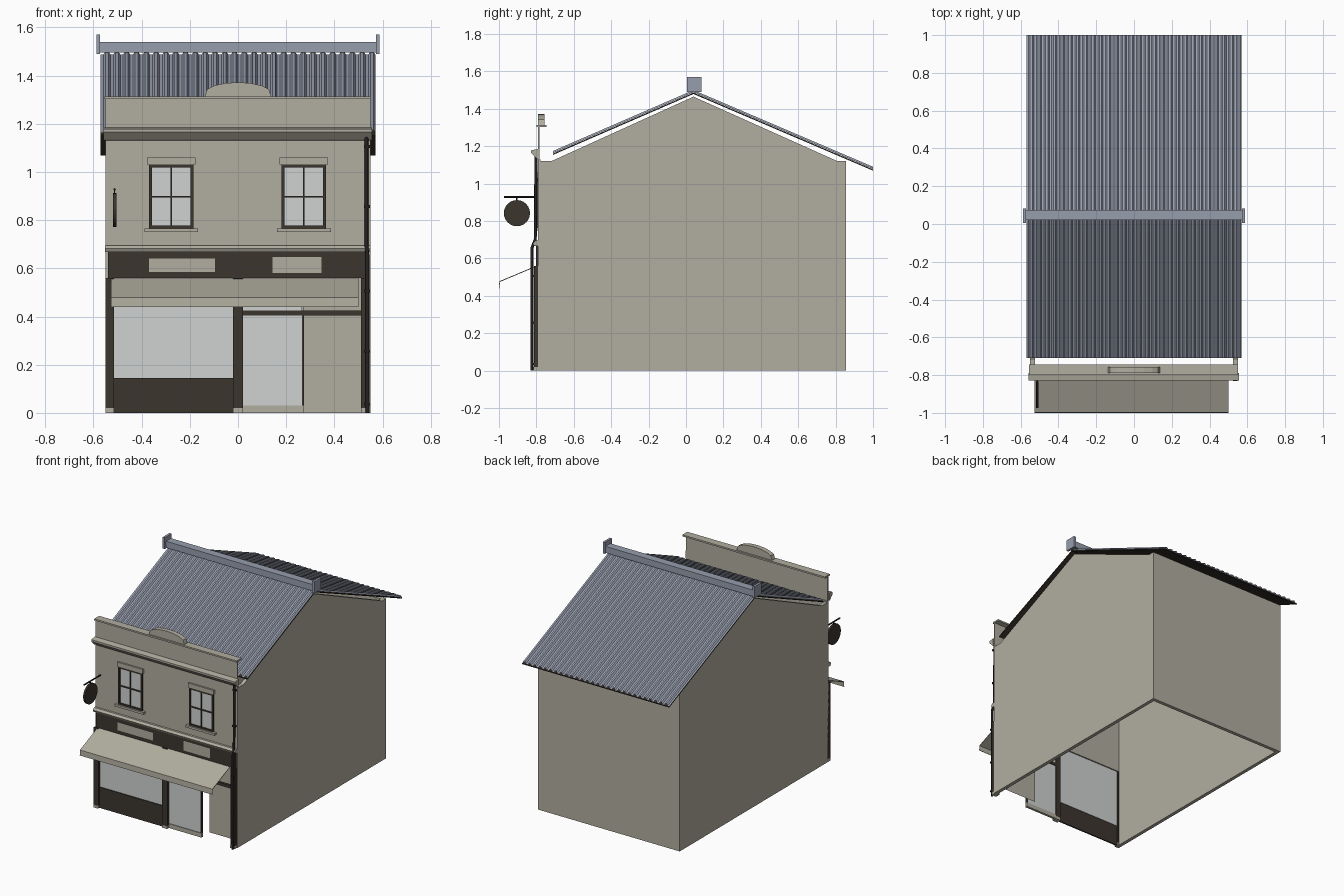
import bpy, math
from mathutils import Vector

if "Cube" in bpy.data.objects:
    bpy.data.objects.remove(bpy.data.objects["Cube"])


def mat(name, rgb):
    m = bpy.data.materials.new(name)
    m.diffuse_color = (*rgb, 1)
    m.use_nodes = True
    m.node_tree.nodes["Principled BSDF"].inputs["Base Color"].default_value = m.diffuse_color
    return m


BEIGE = mat("beige_render", (0.44, 0.42, 0.35))
DARK = mat("dark_brown_paint", (0.045, 0.035, 0.028))
GLASS = mat("pale_glass", (0.62, 0.65, 0.63))
SLATE = mat("blue_grey_metal", (0.31, 0.34, 0.42))
BLACK = mat("black_iron", (0.018, 0.016, 0.014))


def mesh(name, verts, faces, m):
    me = bpy.data.meshes.new(name)
    me.from_pydata(verts, [], faces)
    me.materials.append(m)
    ob = bpy.data.objects.new(name, me)
    bpy.context.collection.objects.link(ob)
    return ob


def box(name, x, y, z, m):
    v = [(a, b, c) for a in x for b in y for c in z]
    f = [(0, 1, 3, 2), (4, 6, 7, 5), (0, 4, 5, 1), (2, 3, 7, 6), (0, 2, 6, 4), (1, 5, 7, 3)]
    return mesh(name, v, f, m)


def prism(name, profile, lo, hi, axis, m):
    """Extrude a 2D profile along x (profile is y,z) or y (profile is x,z)."""
    n = len(profile)
    put = (lambda p, t: (t, p[0], p[1])) if axis == "x" else (lambda p, t: (p[0], t, p[1]))
    v = [put(p, t) for t in (lo, hi) for p in profile]
    f = [tuple(range(n))[::-1], tuple(range(n, 2 * n))]
    f += [(i, (i + 1) % n, n + (i + 1) % n, n + i) for i in range(n)]
    ob = mesh(name, v, f, m)
    import bmesh
    bm = bmesh.new()
    bm.from_mesh(ob.data)
    bmesh.ops.recalc_face_normals(bm, faces=bm.faces)
    bm.to_mesh(ob.data)
    bm.free()
    return ob


def plate(name, x, z, y, m):
    return mesh(name, [(x[0], y, z[0]), (x[1], y, z[0]), (x[1], y, z[1]), (x[0], y, z[1])],
                [(0, 1, 2, 3)], m)


def pipe(name, pts, r, m, sides_res=2):
    cu = bpy.data.curves.new(name, "CURVE")
    cu.dimensions = "3D"
    cu.bevel_depth = r
    cu.bevel_resolution = sides_res
    cu.use_fill_caps = True
    sp = cu.splines.new("POLY")
    sp.points.add(len(pts) - 1)
    for p, c in zip(sp.points, pts):
        p.co = (*c, 1)
    cu.materials.append(m)
    ob = bpy.data.objects.new(name, cu)
    bpy.context.collection.objects.link(ob)
    return ob


F = -0.79  # front wall plane

# gabled side walls and back wall, open underneath
gable = [(F, 0), (0.855, 0), (0.855, 1.12), (0.81, 1.12), (0.04, 1.465), (-0.72, 1.12), (F, 1.12)]
prism("side_wall_left", gable, -0.55, -0.525, "x", BEIGE)
prism("side_wall_right", gable, 0.525, 0.55, "x", BEIGE)
box("back_wall", (-0.525, 0.525), (0.83, 0.855), (0, 1.12), BEIGE)

# corrugated roof slopes with dark undersides
RIDGE = (0.04, 1.488)
PERIODS, W = 28, 0.57
for side, eave in (("front", (-0.71, 1.163)), ("back", (1.0, 1.078))):
    step = 2 * W / PERIODS
    prof = []
    for i in range(PERIODS):
        x0 = -W + i * step
        prof += [(x0, 0), (x0 + 0.30 * step, 0), (x0 + 0.5 * step, 0.012), (x0 + 0.8 * step, 0.012)]
    prof.append((W, 0))
    v = [(x, y, z + h) for y, z in (RIDGE, eave) for x, h in prof]
    n = len(prof)
    f = [(i, i + 1, n + i + 1, n + i) for i in range(n - 1)]
    if side == "front":
        f = [q[::-1] for q in f]
    mesh("roof_sheet_" + side, v, f, SLATE)
    a, b = RIDGE, eave
    prism("roof_deck_" + side, [(a[0], a[1] - 0.009), (a[0], a[1] - 0.002),
                                (b[0], b[1] - 0.002), (b[0], b[1] - 0.009)], -W, W, "x", DARK)

# ridge capping with end blocks
box("ridge_cap", (-0.575, 0.575), (0.02, 0.075), (1.495, 1.54), SLATE)
for s in (-1, 1):
    box("ridge_end", sorted((s * 0.572, s * 0.588)), (0.005, 0.082), (1.49, 1.57), SLATE)

# upper facade, parapet and mouldings
box("upper_facade", (-0.55, 0.55), (F, F + 0.012), (0.56, 1.13), BEIGE)
box("parapet", (-0.55, 0.55), (F, F + 0.006), (1.13, 1.305), BEIGE)
box("parapet_coping", (-0.555, 0.55), (-0.80, -0.745), (1.303, 1.314), BEIGE)
arc = [(0.138 * math.cos(t), 1.326 + 0.046 * math.sin(t))
       for t in [math.pi * k / 8 for k in range(1, 8)]]
prism("parapet_crest", [(0.138, 1.314)] + arc + [(-0.138, 1.314)], F, -0.757, "y", BEIGE)
prism("cornice", [(F, 1.13), (-0.80, 1.135), (-0.828, 1.165), (-0.828, 1.178), (F, 1.185)],
      -0.558, 0.556, "x", BEIGE)
prism("string_course", [(F, 0.667), (-0.81, 0.667), (-0.818, 0.682), (-0.805, 0.695), (F, 0.695)],
      -0.553, 0.55, "x", BEIGE)

# upstairs windows
for cx in (-0.277, 0.273):
    w, z0, z1, t = 0.0925, 0.765, 1.03, 0.012
    plate("window_glass", (cx - w, cx + w), (z0, z1), F - 0.003, GLASS)
    y = (F - 0.01, F)
    for s in (-1, 1):
        box("window_jamb", sorted((cx + s * w, cx + s * (w - t))), y, (z0, z1), DARK)
    box("window_head", (cx - w, cx + w), y, (z1 - t, z1), DARK)
    box("window_foot", (cx - w, cx + w), y, (z0, z0 + t), DARK)
    box("window_mullion", (cx - 0.004, cx + 0.004), y, (z0, z1), DARK)
    box("window_crossbar", (cx - w, cx + w), y, (0.893, 0.901), DARK)
    box("window_sill", (cx - 0.112, cx + 0.112), (F - 0.022, F), (0.75, z0), BEIGE)
    box("window_lintel", (cx - 0.1, cx + 0.1), (F - 0.012, F), (z1, z1 + 0.03), BEIGE)

# shop fascia with blank panels
box("shop_fascia", (-0.54, 0.54), (-0.803, F), (0.56, 0.667), DARK)
plate("fascia_panel_left", (-0.37, -0.095), (0.585, 0.64), -0.806, BEIGE)
plate("fascia_panel_right", (0.143, 0.347), (0.58, 0.648), -0.806, BEIGE)

# pilasters and posts on plinths
for name, x in (("pilaster_left", (-0.55, -0.515)), ("post_middle", (-0.02, 0.02)),
                ("pilaster_right", (0.51, 0.545))):
    box(name, x, (-0.812, F + 0.01), (0.02, 0.56), DARK)
    box(name + "_plinth", x, (-0.815, F + 0.01), (0, 0.02), BEIGE)

# shop window
box("stall_riser", (-0.515, -0.02), (-0.80, F), (0, 0.145), DARK)
box("shop_window_glass", (-0.515, -0.02), (F - 0.003, F + 0.003), (0.145, 0.56), GLASS)

# entrance: glazed door, open bay and recessed panel
box("door_glass", (0.02, 0.265), (F, F + 0.006), (0.03, 0.56), GLASS)
box("door_jamb", (0.265, 0.273), (F - 0.004, F + 0.012), (0.03, 0.405), DARK)
box("door_transom", (0.02, 0.51), (F - 0.006, F + 0.012), (0.405, 0.425), DARK)
box("door_threshold", (0.02, 0.273), (F - 0.005, F + 0.012), (0, 0.03), BEIGE)
plate("recessed_panel", (0.27, 0.525), (0, 0.56), -0.70, BEIGE)

# sloping awning with a hanging lip
prism("awning", [(-0.803, 0.560), (-0.998, 0.478), (-1.0, 0.44), (-0.997, 0.44),
                 (-0.995, 0.474), (-0.803, 0.555)], -0.527, 0.50, "x", BEIGE)

# hanging round sign on an iron bar
pipe("sign_bar", [(-0.512, F, 0.928), (-0.512, -0.973, 0.928)], 0.005, BLACK)
disc = [(-0.904 + 0.07 * math.cos(math.tau * i / 24), 0.842 + 0.07 * math.sin(math.tau * i / 24))
        for i in range(24)]
prism("sign_disc", disc, -0.519, -0.505, "x", DARK)
box("sign_hanger", (-0.514, -0.51), (-0.908, -0.90), (0.908, 0.928), BLACK)

# drainpipe down the right edge, stepping out over the fascia
pipe("drainpipe", [(0.533, -0.802, 1.15), (0.533, -0.806, 0.70), (0.537, -0.824, 0.655),
                   (0.537, -0.824, 0.0)], 0.008, BLACK)
for z, y in ((1.10, -0.802), (0.85, -0.805), (0.5, -0.822), (0.25, -0.822), (0.03, -0.822)):
    box("drainpipe_bracket", (0.524, 0.547), (y - 0.009, y + 0.008), (z, z + 0.012), BLACK)
